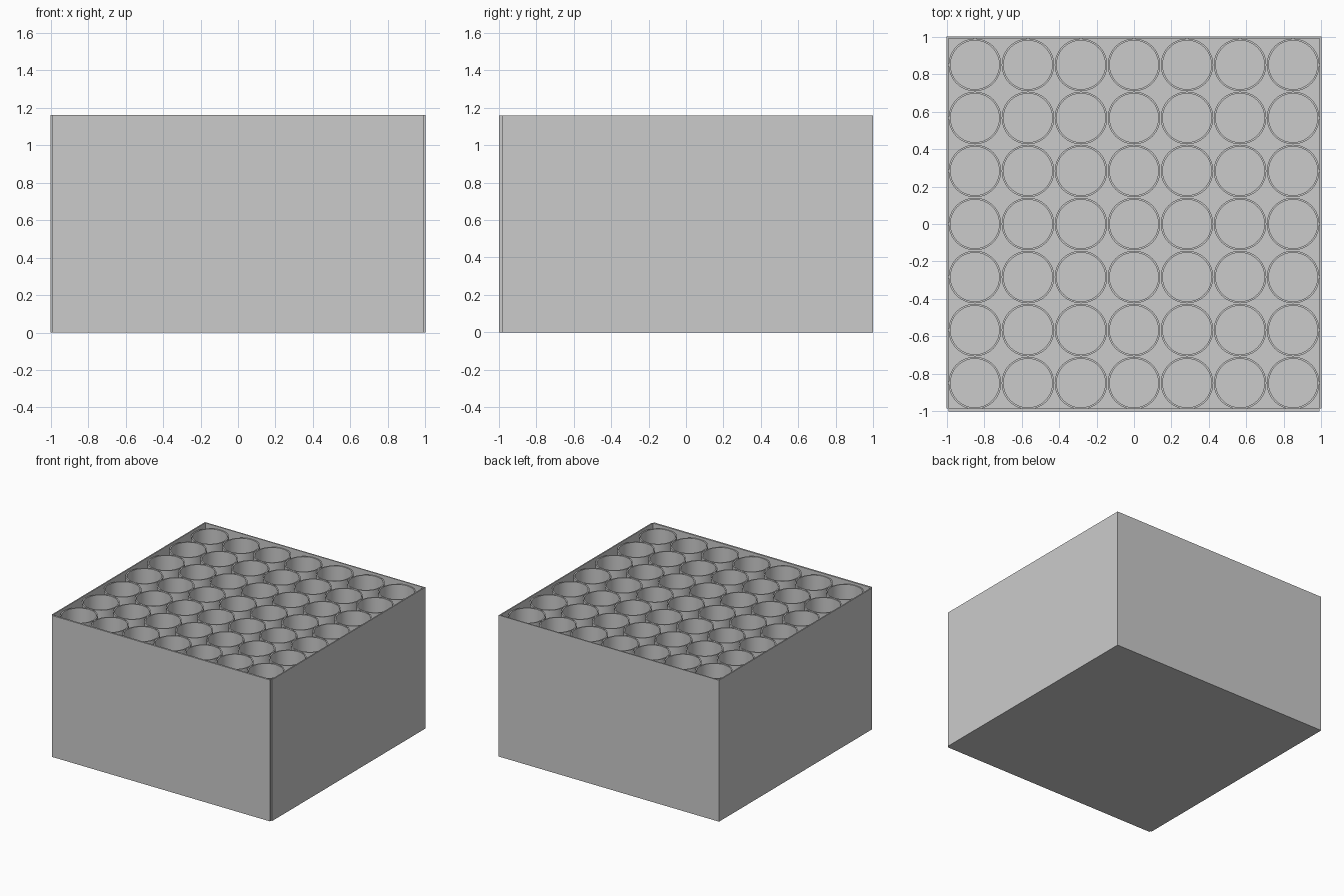
import bpy
import bmesh
import math

cube = bpy.data.objects.get("Cube")
if cube:
    bpy.data.objects.remove(cube, do_unlink=True)

grey = bpy.data.materials.new("light grey")
grey.use_nodes = True
COLOUR = (0.6, 0.6, 0.6, 1)
grey.diffuse_color = COLOUR
grey.node_tree.nodes["Principled BSDF"].inputs["Base Color"].default_value = COLOUR

HEIGHT = 1.16      # box height
WALL = 0.01        # panel thickness
RIM = 1.14         # top of the tubes
PITCH = 0.283      # tube spacing
COUNT = 7


def panel(name, low, high):
    """Box panel between two opposite corners."""
    mid = [(a + b) / 2 for a, b in zip(low, high)]
    bpy.ops.mesh.primitive_cube_add(size=1, location=mid)
    obj = bpy.context.object
    obj.name = name
    obj.scale = [b - a for a, b in zip(low, high)]
    bpy.ops.object.transform_apply(location=False, rotation=False, scale=True)
    obj.data.materials.append(grey)


def tube_mesh(outer, inner, bottom, top, sides=48):
    """Open tube with a flat rim, spun from a wall profile."""
    bm = bmesh.new()
    profile = [(inner, bottom), (outer, bottom), (outer, top), (inner, top)]
    verts = [bm.verts.new((r, 0, z)) for r, z in profile]
    edges = [bm.edges.new((verts[i], verts[(i + 1) % 4])) for i in range(4)]
    bmesh.ops.spin(bm, geom=verts + edges, cent=(0, 0, 0), axis=(0, 0, 1),
                   angle=math.tau, steps=sides, use_merge=True)
    bmesh.ops.remove_doubles(bm, verts=bm.verts, dist=0.0001)
    bmesh.ops.recalc_face_normals(bm, faces=bm.faces)
    mesh = bpy.data.meshes.new("tube")
    bm.to_mesh(mesh)
    bm.free()
    mesh.materials.append(grey)
    return mesh


# Outer box: floor and four thin panels, the front one slightly thicker
edge = 1 - WALL
front_inner = -0.985
panel("floor", (-edge, front_inner, 0), (edge, edge, WALL))
panel("front_panel", (-edge, -1, 0), (edge, front_inner, HEIGHT))
panel("back_panel", (-edge, edge, 0), (edge, 1, HEIGHT))
panel("left_panel", (edge, front_inner, 0), (1, 1, HEIGHT))
panel("right_panel", (-1, front_inner, 0), (-edge, 1, HEIGHT))

# Grid of upright tubes standing on the floor
tube = tube_mesh(0.14, 0.13, WALL, RIM)
tubes = []
for row in range(COUNT):
    for col in range(COUNT):
        obj = bpy.data.objects.new(f"tube_{row + 1}_{col + 1}", tube)
        obj.location = ((col - COUNT // 2) * PITCH, (row - COUNT // 2) * PITCH, 0)
        bpy.context.collection.objects.link(obj)
        tubes.append(obj)

# Smooth the round walls and keep the rims crisp
bpy.ops.object.select_all(action="DESELECT")
tubes[0].select_set(True)
bpy.context.view_layer.objects.active = tubes[0]
bpy.ops.object.shade_smooth_by_angle(angle=math.radians(30))
